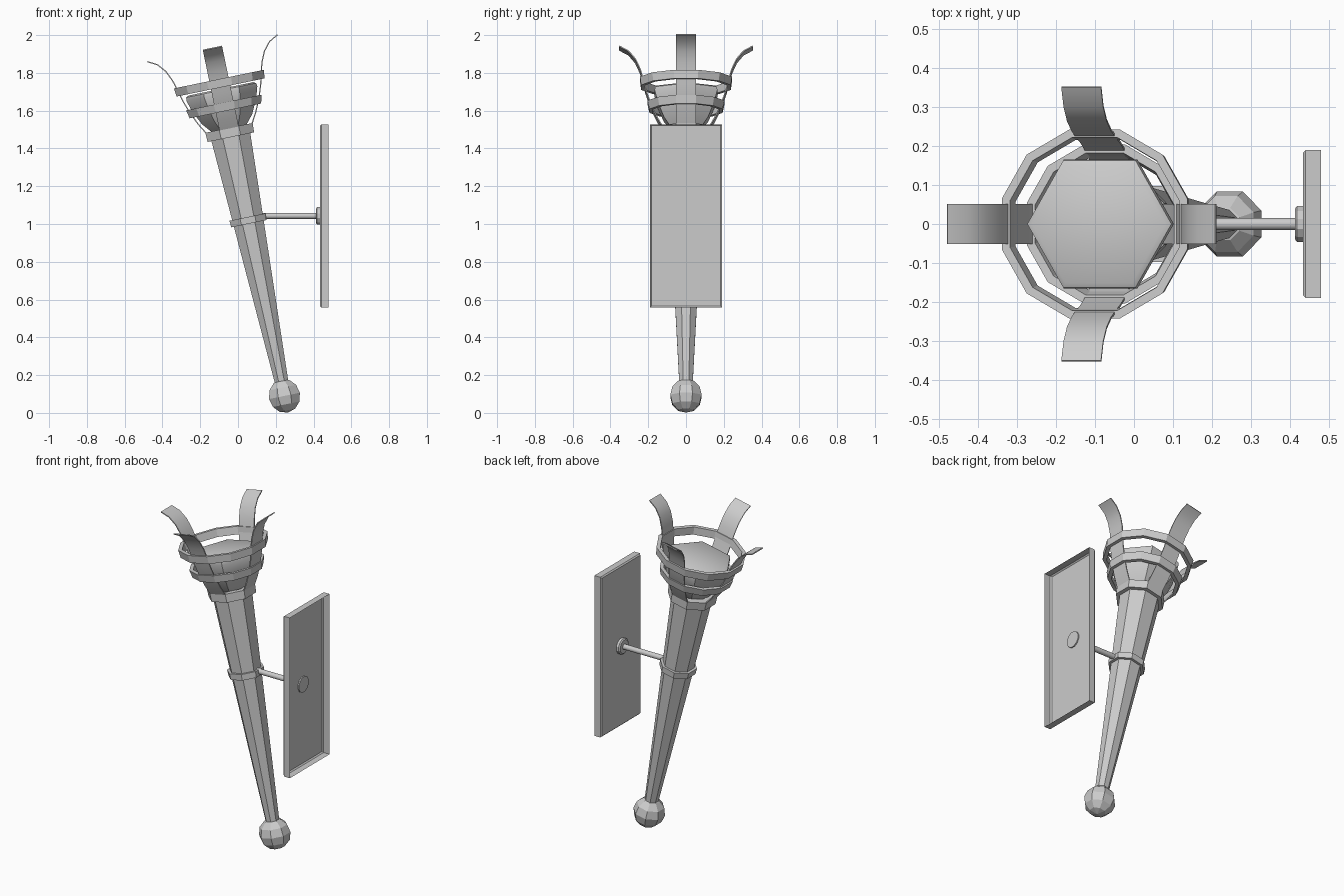
import bpy, bmesh
from math import sin, cos, pi, radians
from mathutils import Matrix, Vector

if "Cube" in bpy.data.objects:
    bpy.data.objects.remove(bpy.data.objects["Cube"])

# Torch axis: starts at the ball centre and leans toward -x
TILT = Matrix.Translation((0.246, 0, 0.09)) @ Matrix.Rotation(radians(-11.7), 4, 'Y')
# Wall arm axis: local z runs along world +x
ARM = Matrix.Translation((0, 0, 1.043)) @ Matrix.Rotation(radians(90), 4, 'Y')


def finish(name, bm, matrix, smooth=None):
    bmesh.ops.recalc_face_normals(bm, faces=bm.faces)
    mesh = bpy.data.meshes.new(name)
    bm.to_mesh(mesh)
    bm.free()
    ob = bpy.data.objects.new(name, mesh)
    bpy.context.collection.objects.link(ob)
    ob.matrix_world = matrix
    if smooth:
        bpy.ops.object.select_all(action='DESELECT')
        ob.select_set(True)
        bpy.context.view_layer.objects.active = ob
        bpy.ops.object.shade_smooth_by_angle(angle=radians(smooth))
    return ob


def lathe(name, profile, sides, matrix=TILT, ring=False, offset=0.5, smooth=None):
    """Spin (radius, height) points; ring=True closes the profile, else caps the ends."""
    bm = bmesh.new()
    loops = []
    for r, z in profile:
        angles = [2 * pi * (i + offset) / sides for i in range(sides)]
        loops.append([bm.verts.new((r * cos(a), r * sin(a), z)) for a in angles])
    pairs = list(zip(loops, loops[1:]))
    if ring:
        pairs.append((loops[-1], loops[0]))
    else:
        bm.faces.new(loops[0])
        bm.faces.new(loops[-1])
    for a, b in pairs:
        for i in range(sides):
            j = (i + 1) % sides
            bm.faces.new((a[i], a[j], b[j], b[i]))
    return finish(name, bm, matrix, smooth)


def band(name, r_low, r_high, z, height, thick, sides):
    h = height / 2
    lathe(name, [(r_low, z - h), (r_high, z + h),
                 (r_high - thick, z + h), (r_low - thick, z - h)], sides, ring=True)


# Ball at the foot
bm = bmesh.new()
bmesh.ops.create_uvsphere(bm, u_segments=8, v_segments=6, radius=0.09,
                          matrix=Matrix.Rotation(pi / 8, 4, 'Z'))
finish("foot_ball", bm, TILT)

# Tapered handle with two collars
lathe("handle", [(0.038, 0.06), (0.116, 1.44)], 8)
band("middle_collar", 0.103, 0.105, 0.949, 0.036, 0.025, 8)
band("top_collar", 0.136, 0.138, 1.424, 0.05, 0.04, 8)

# Hexagonal fuel bowl with rounded top edge
lathe("fuel_bowl", [(0.08, 1.43), (0.135, 1.495), (0.172, 1.57), (0.192, 1.635),
                    (0.189, 1.652), (0.175, 1.66)], 6, offset=0, smooth=40)

# Basket hoops
band("lower_hoop", 0.200, 0.211, 1.563, 0.045, 0.022, 12)
band("upper_hoop", 0.246, 0.252, 1.69, 0.045, 0.022, 12)

# Four curled basket straps
path = [(0.115, 1.43), (0.155, 1.50), (0.187, 1.57), (0.211, 1.64), (0.226, 1.70),
        (0.242, 1.755), (0.267, 1.81), (0.303, 1.853), (0.352, 1.88)]
for k in range(4):
    bm = bmesh.new()
    sections = []
    for i, p in enumerate(path):
        t = Vector(path[min(i + 1, len(path) - 1)]) - Vector(path[max(i - 1, 0)])
        n = Vector((-t.y, t.x)).normalized() * 0.003
        corners = [(1, -1), (1, 1), (-1, 1), (-1, -1)]
        sections.append([bm.verts.new((p[0] + s * n.x, w * 0.052, p[1] + s * n.y))
                         for s, w in corners])
    for a, b in zip(sections, sections[1:]):
        for i in range(4):
            j = (i + 1) % 4
            bm.faces.new((a[i], a[j], b[j], b[i]))
    bm.faces.new(sections[0])
    bm.faces.new(sections[-1])
    finish(f"basket_strap_{k + 1}", bm, TILT @ Matrix.Rotation(k * pi / 2, 4, 'Z'), 40)

# Wall arm and its flange
lathe("wall_arm", [(0.016, 0.10), (0.016, 0.43)], 12, ARM, smooth=40)
lathe("arm_flange", [(0.040, 0.413), (0.048, 0.419), (0.048, 0.441)], 12, ARM)

# Wall plate: shallow tray, open toward the wall, with a bevelled front edge
bm = bmesh.new()
bmesh.ops.create_cube(bm, size=1, matrix=Matrix.Translation((0.457, 0, 1.043))
                      @ Matrix.Diagonal((0.046, 0.38, 0.97, 1)))
back = [f for f in bm.faces if f.normal.x > 0.9]
bmesh.ops.delete(bm, geom=back, context='FACES_ONLY')
rim = [e for e in bm.edges if all(v.co.x < 0.457 for v in e.verts)]
bmesh.ops.bevel(bm, geom=rim, offset=0.007, segments=1, affect='EDGES')
finish("wall_plate", bm, Matrix.Identity(4))
